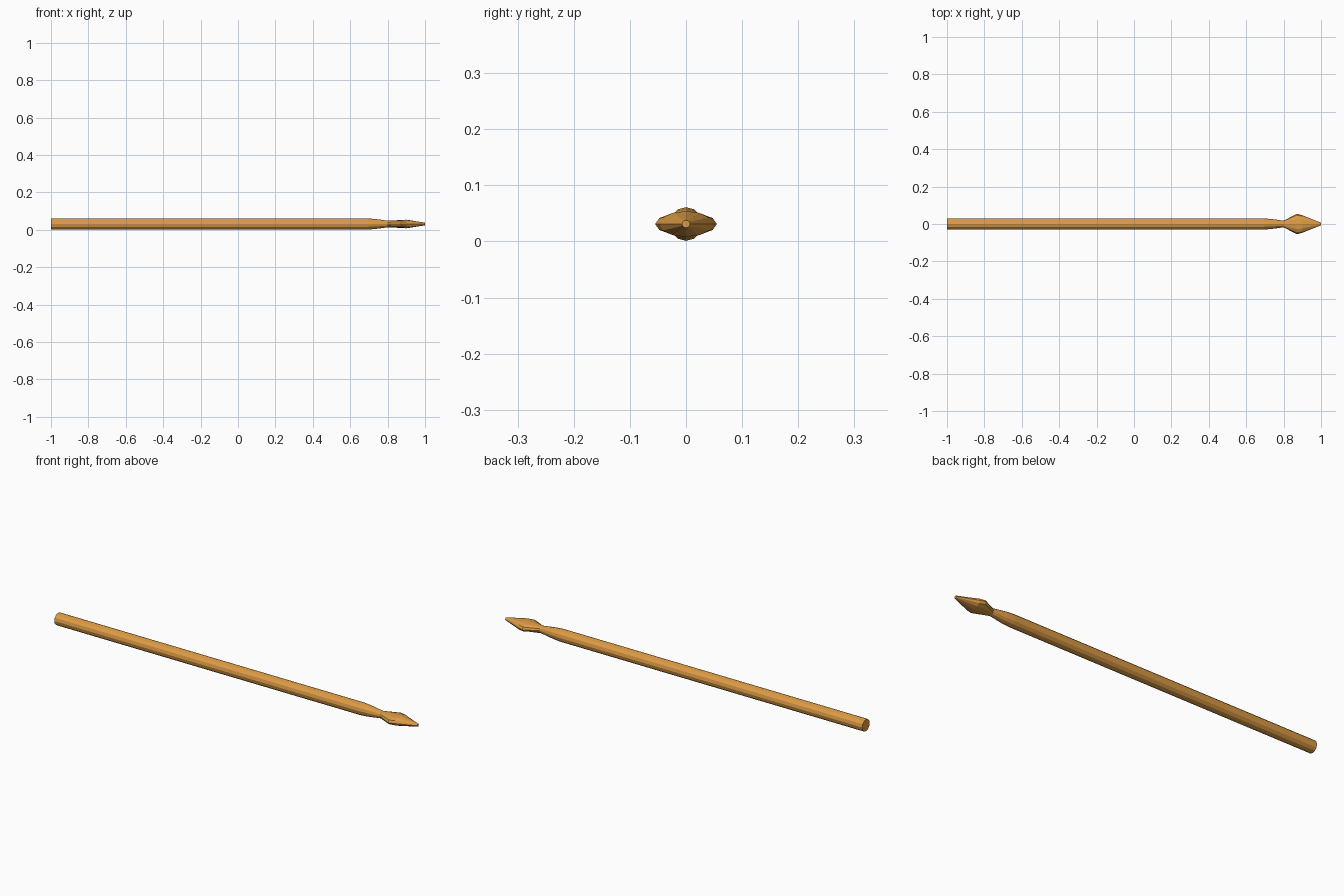
import bpy, bmesh
from math import cos, sin, pi

if "Cube" in bpy.data.objects:
    bpy.data.objects.remove(bpy.data.objects["Cube"])

SIDES = 12
ZC = 0.031

mat = bpy.data.materials.new("wood")
mat.diffuse_color = (0.72, 0.33, 0.06, 1)
mat.use_nodes = True
mat.node_tree.nodes["Principled BSDF"].inputs["Base Color"].default_value = mat.diffuse_color


def loft(name, rings):
    """Skin elliptical rings (x, half width, half height) along x, capped at both ends."""
    bm = bmesh.new()
    loops = []
    for x, a, b in rings:
        loops.append([bm.verts.new((x, a * sin(2 * pi * i / SIDES), ZC + b * cos(2 * pi * i / SIDES)))
                      for i in range(SIDES)])
    for r, s in zip(loops, loops[1:]):
        for i in range(SIDES):
            j = (i + 1) % SIDES
            bm.faces.new((r[i], r[j], s[j], s[i]))
    bm.faces.new(loops[0])
    bm.faces.new(loops[-1])
    bmesh.ops.recalc_face_normals(bm, faces=bm.faces)
    me = bpy.data.meshes.new(name)
    bm.to_mesh(me)
    bm.free()
    me.materials.append(mat)
    ob = bpy.data.objects.new(name, me)
    bpy.context.collection.objects.link(ob)


# One-piece spear: round shaft, narrowed neck, flattened blade and blunt tip
loft("spear", [
    (-1.0, 0.03, 0.03),
    (0.69, 0.03, 0.03),
    (0.73, 0.027, 0.027),
    (0.80, 0.018, 0.018),
    (0.872, 0.055, 0.021),
    (0.90, 0.047, 0.023),
    (1.0, 0.007, 0.007),
])
